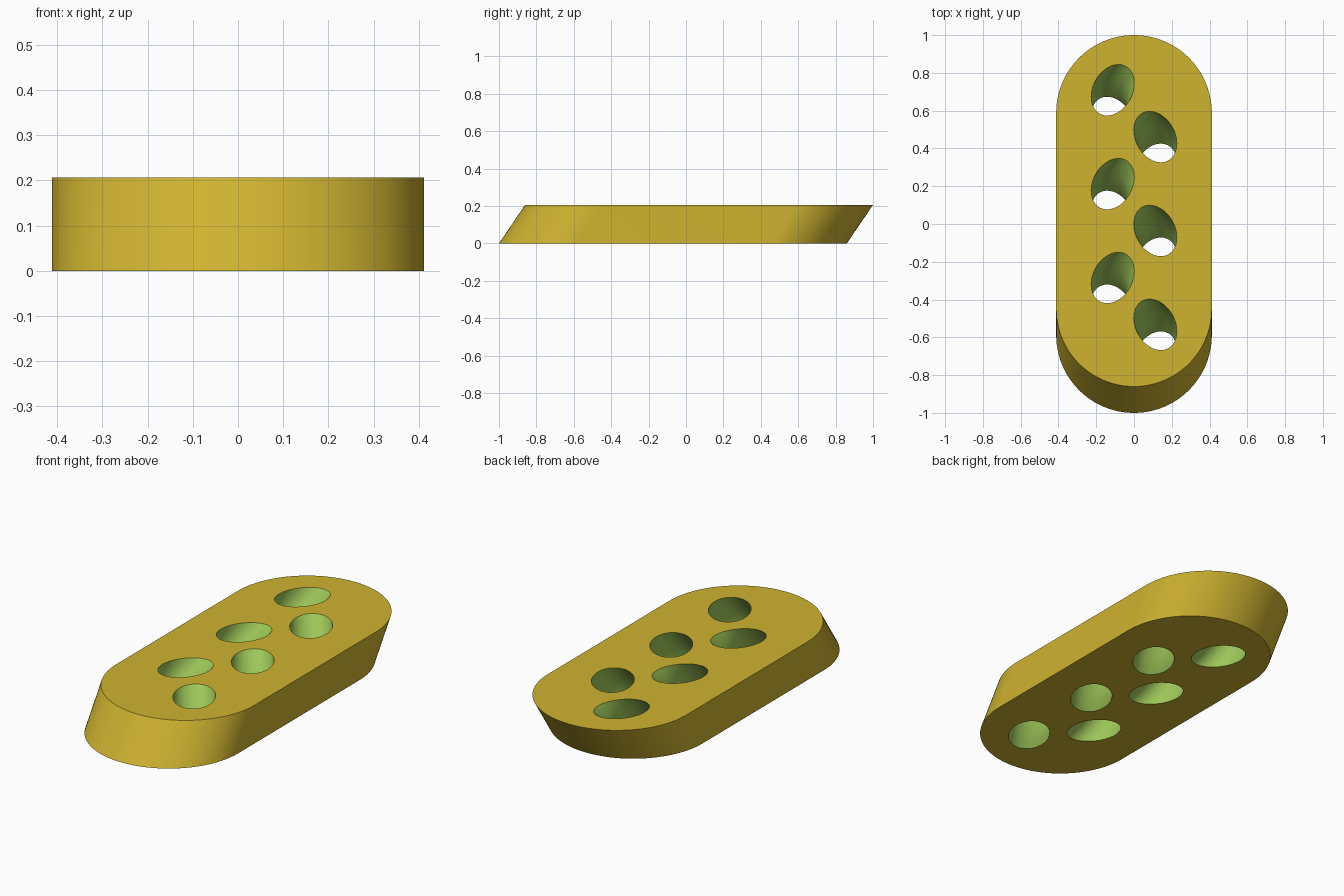
import bpy, bmesh, math
from mathutils import Vector

if "Cube" in bpy.data.objects:
    bpy.data.objects.remove(bpy.data.objects["Cube"])

H = 0.206            # slab thickness
R, HALF = 0.412, 0.518   # end radius, half distance between end centres
LEAN = 0.14          # backward shift of the top against the bottom
HOLE_R = 0.104
HOLE_SLOPE, HOLE_BOW = 0.83, 0.45   # hole lean in y, sideways slope at its mouths


def material(name, rgb):
    m = bpy.data.materials.new(name)
    m.diffuse_color = (*rgb, 1)
    m.use_nodes = True
    m.node_tree.nodes["Principled BSDF"].inputs["Base Color"].default_value = m.diffuse_color
    return m


def outline(u, n=48):
    """Rounded-end slab outline at height u (-1 bottom, 1 top)."""
    pts = []
    for end in (1, -1):
        for i in range(n + 1):
            a = math.pi * i / n + (0 if end == 1 else math.pi)
            pts.append((R * math.cos(a),
                        end * HALF + R * math.sin(a) + u * LEAN / 2,
                        H * (u + 1) / 2))
    return pts


def hole_ring(cx, cy, side, u, n=48):
    """Level section through a round passage that bows outward at mid height."""
    tilt = Vector((-side * HOLE_BOW * u, HOLE_SLOPE))
    k = (math.sqrt(1 + tilt.length_squared) - 1) / tilt.length_squared
    centre = Vector((cx + side * HOLE_BOW * H / 4 * (1 - u * u),
                     cy + HOLE_SLOPE * H / 2 * u))
    pts = []
    for i in range(n):
        a = 2 * math.pi * i / n
        c = Vector((math.cos(a), math.sin(a)))
        p = centre + HOLE_R * (c + tilt * tilt.dot(c) * k)
        pts.append((p.x, p.y, H * (u + 1) / 2))
    return pts


def wall(bm, rings, mat):
    """Skin stacked closed rings; return the bottom and top rim edges."""
    vs = [[bm.verts.new(p) for p in ring] for ring in rings]
    n = len(vs[0])
    for lo, hi in zip(vs, vs[1:]):
        for i in range(n):
            j = (i + 1) % n
            bm.faces.new((lo[i], lo[j], hi[j], hi[i])).material_index = mat
    return [[bm.edges.get((r[i], r[(i + 1) % n])) for i in range(n)]
            for r in (vs[0], vs[-1])]


bm = bmesh.new()
rims = [wall(bm, [outline(-1), outline(1)], 0)]

# six bowed passages, staggered in two rows
for side, y0 in ((-1, 0.127), (1, -0.121)):
    for step in (-1, 0, 1):
        rings = [hole_ring(side * 0.1125, y0 + step * 0.497, side, i / 6 - 1)
                 for i in range(13)]
        rims.append(wall(bm, rings, 1))

# flat bottom and top around the holes
for level in (0, 1):
    edges = [e for rim in rims for e in rim[level]]
    bmesh.ops.triangle_fill(bm, use_beauty=True, use_dissolve=False, edges=edges,
                            normal=(0, 0, 1 if level else -1))
bmesh.ops.recalc_face_normals(bm, faces=bm.faces)

mesh = bpy.data.meshes.new("perforated_slab")
bm.to_mesh(mesh)
bm.free()
mesh.materials.append(material("mustard", (0.62, 0.45, 0.03)))
mesh.materials.append(material("leaf_green", (0.343, 0.571, 0.10)))
slab = bpy.data.objects.new("perforated_slab", mesh)
bpy.context.collection.objects.link(slab)
bpy.context.view_layer.objects.active = slab
slab.select_set(True)
bpy.ops.object.shade_smooth_by_angle(angle=math.radians(30))
